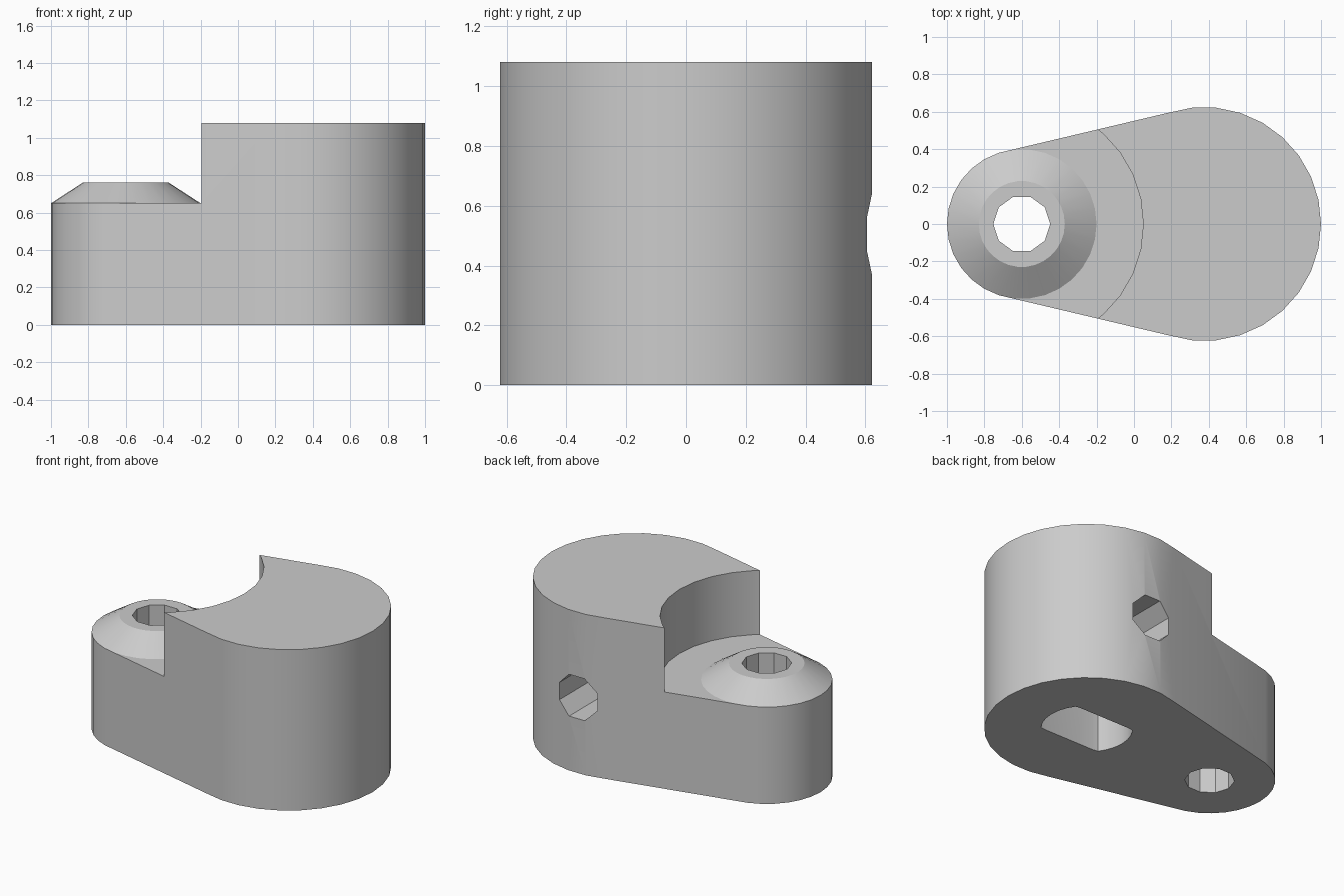
import bpy, bmesh
from math import cos, sin, pi, radians
from mathutils import Matrix, Vector
from mathutils.geometry import convex_hull_2d

if "Cube" in bpy.data.objects:
    bpy.data.objects.remove(bpy.data.objects["Cube"])

BIG, SMALL = (0.375, 0), (-0.6, 0)   # centres of the two rounded ends
STEP = 0.65                          # height of the low end
HEIGHT = 1.08

grey = bpy.data.materials.new("plain grey")
grey.use_nodes = True
grey.diffuse_color = (0.6, 0.6, 0.6, 1)
grey.node_tree.nodes["Principled BSDF"].inputs["Base Color"].default_value = (0.6, 0.6, 0.6, 1)


def circle(centre, radius, sides, turn=0.0):
    return [Vector((centre[0] + radius * cos(turn + 2 * pi * i / sides),
                    centre[1] + radius * sin(turn + 2 * pi * i / sides)))
            for i in range(sides)]


def prism(name, bottom, z0, z1, top=None, matrix=None):
    """Solid between a bottom outline and a matching top outline."""
    bm = bmesh.new()
    low = [bm.verts.new((p.x, p.y, z0)) for p in bottom]
    high = [bm.verts.new((p.x, p.y, z1)) for p in (top or bottom)]
    bm.faces.new(low)
    bm.faces.new(high)
    for i in range(len(low)):
        j = (i + 1) % len(low)
        bm.faces.new((low[i], low[j], high[j], high[i]))
    if matrix:
        bm.transform(matrix)
    bmesh.ops.recalc_face_normals(bm, faces=bm.faces)
    mesh = bpy.data.meshes.new(name)
    bm.to_mesh(mesh)
    bm.free()
    mesh.materials.append(grey)
    obj = bpy.data.objects.new(name, mesh)
    bpy.context.collection.objects.link(obj)
    return obj


def select(obj):
    bpy.ops.object.select_all(action='DESELECT')
    obj.select_set(True)
    bpy.context.view_layer.objects.active = obj


def cut(target, cutter):
    mod = target.modifiers.new("cut", 'BOOLEAN')
    mod.operation = 'DIFFERENCE'
    mod.solver = 'EXACT'
    mod.object = cutter
    select(target)
    bpy.ops.object.modifier_apply(modifier=mod.name)


# Tapered body wrapped round both ends
ends = circle(BIG, 0.625, 30) + circle(SMALL, 0.4, 30)
outline = [ends[i] for i in convex_hull_2d(ends)]
body = prism("body", outline, 0, HEIGHT)

# Conical boss on the low end
boss = prism("boss", circle(SMALL, 0.4, 30), STEP, 0.76, top=circle(SMALL, 0.23, 30))

# Curved step above the low end
step_cutter = prism("step_cutter", circle(SMALL, 0.65, 30), STEP, HEIGHT + 0.2)

# Vertical screw hole
screw_cutter = prism("screw_cutter", circle(SMALL, 0.152, 10), -0.2, HEIGHT)

# Blind shaft bore with two flats
bore = [Vector((p.x, max(-0.17, min(0.17, p.y)))) for p in circle(BIG, 0.28, 30)]
bore = [bore[i] for i in convex_hull_2d(bore)]
bore_cutter = prism("bore_cutter", bore, -0.2, 0.8)

# Side hole from the back into the bore
to_back = Matrix.Translation((BIG[0], 0, 0.505)) @ Matrix.Rotation(radians(-90), 4, 'X')
side_cutter = prism("side_cutter", circle((0, 0), 0.152, 8, pi / 8), 0, 0.9, matrix=to_back)

for cutter in (step_cutter, screw_cutter, bore_cutter, side_cutter):
    cut(body, cutter)
cut(boss, screw_cutter)
for cutter in (step_cutter, screw_cutter, bore_cutter, side_cutter):
    bpy.data.objects.remove(cutter)

for part in (body, boss):
    select(part)
    bpy.ops.object.shade_smooth_by_angle(angle=radians(30))
